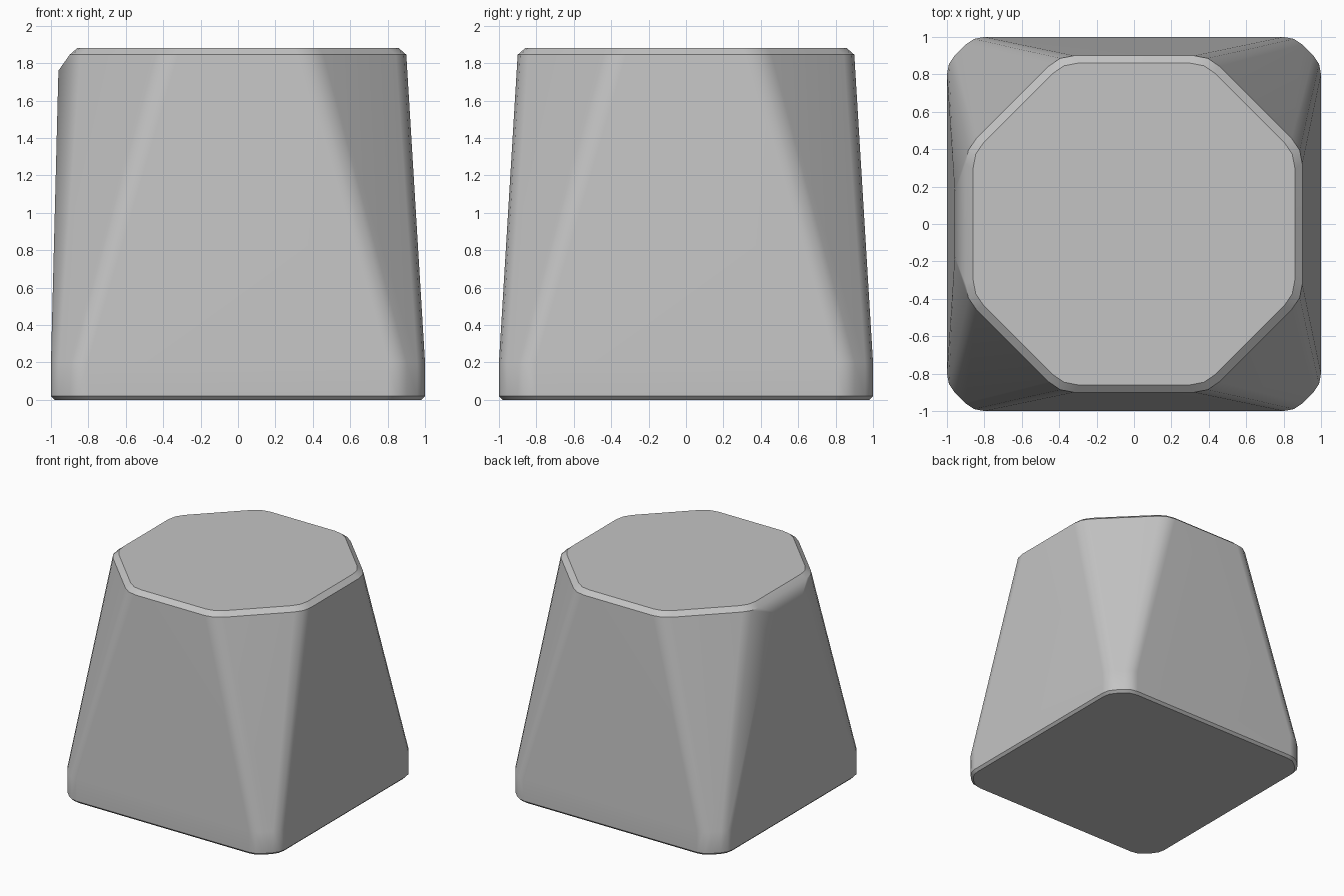
import bpy
import bmesh
import math
from mathutils import Vector

cube = bpy.data.objects.get("Cube")
if cube:
    bpy.data.objects.remove(cube, do_unlink=True)

grey = bpy.data.materials.new("plain grey")
grey.use_nodes = True
color = (0.55, 0.55, 0.55, 1)
grey.diffuse_color = color
grey.node_tree.nodes["Principled BSDF"].inputs["Base Color"].default_value = color


def ring(half, flat, radius, z):
    """Square section with cut corners, each cut softened by a small curve."""
    points = []
    octagon = []
    for sx, sy in ((1, 1), (-1, 1), (-1, -1), (1, -1)):
        pair = [Vector((sx * half, sy * flat, z)), Vector((sx * flat, sy * half, z))]
        octagon += pair if sx * sy > 0 else pair[::-1]
    for i, corner in enumerate(octagon):
        a = corner + (octagon[i - 1] - corner).normalized() * radius
        b = corner + (octagon[(i + 1) % 8] - corner).normalized() * radius
        points += [a, (a + 2 * corner + b) / 4, b]
    return points


# Straight foot, tapering sides and bevelled top
points = []
for section in ((0.98, 0.85, 0.06, 0), (1, 0.86, 0.06, 0.02), (1, 0.86, 0.06, 0.2),
                (0.9, 0.4, 0.08, 1.845), (0.86, 0.38, 0.08, 1.88)):
    points += ring(*section)

# Fuller side on -x, with its own sloping top edge
for side in (-1, 1):
    points.append(Vector((-0.96, side * 0.17, 1.76)))
    points.append(Vector((-0.964, side * 0.26, 1.61)))

bm = bmesh.new()
for p in points:
    bm.verts.new(p)
hull = bmesh.ops.convex_hull(bm, input=bm.verts)
loose = [v for v in bm.verts if not v.link_faces]
bmesh.ops.delete(bm, geom=loose, context="VERTS")
bmesh.ops.dissolve_limit(bm, angle_limit=math.radians(1), verts=bm.verts, edges=bm.edges)
bmesh.ops.recalc_face_normals(bm, faces=bm.faces)

mesh = bpy.data.meshes.new("tapered_block")
bm.to_mesh(mesh)
bm.free()
mesh.materials.append(grey)
block = bpy.data.objects.new("tapered_block", mesh)
bpy.context.collection.objects.link(block)

# Soft corners, crisp rims
bpy.context.view_layer.objects.active = block
block.select_set(True)
bpy.ops.object.shade_smooth_by_angle(angle=math.radians(30))
weighted = block.modifiers.new("flat sides", "WEIGHTED_NORMAL")
weighted.keep_sharp = True
